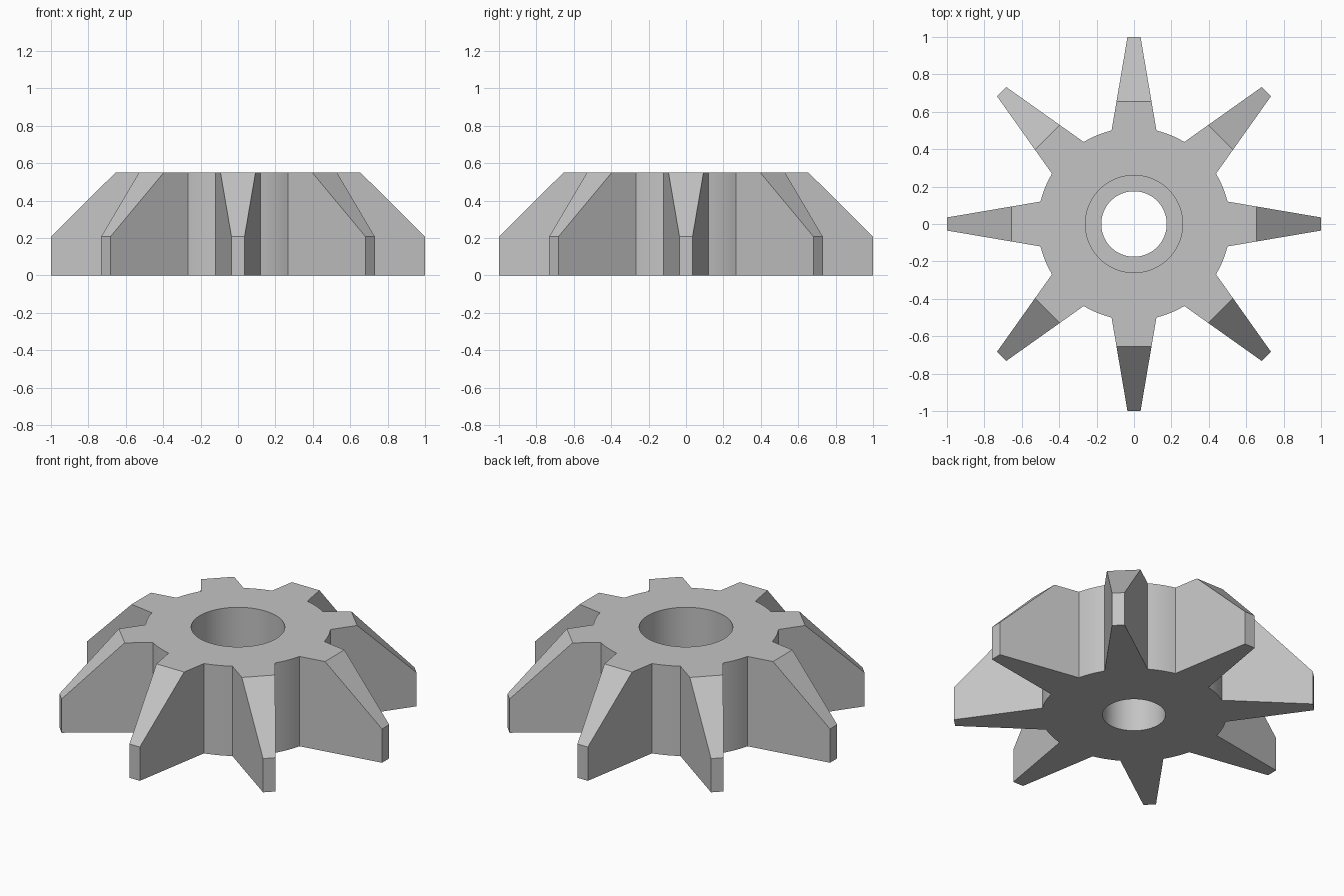
import bpy, bmesh, math
from mathutils import Vector

if "Cube" in bpy.data.objects:
    bpy.data.objects.remove(bpy.data.objects["Cube"])

TEETH, H = 8, 0.55
HUB_R, ARC_STEPS = 0.514, 8
ROOT_ANGLE = math.atan2(0.12, 0.50)

grey = bpy.data.materials.new("plain grey")
grey.diffuse_color = (0.55, 0.55, 0.55, 1)
grey.use_nodes = True
grey.node_tree.nodes["Principled BSDF"].inputs["Base Color"].default_value = grey.diffuse_color


def make_object(name, bm):
    bmesh.ops.recalc_face_normals(bm, faces=bm.faces)
    mesh = bpy.data.meshes.new(name)
    bm.to_mesh(mesh)
    bm.free()
    mesh.materials.append(grey)
    obj = bpy.data.objects.new(name, mesh)
    bpy.context.collection.objects.link(obj)
    return obj


# Star outline: tapered tooth tip, then the hub arc to the next tooth
outline = []
pitch = math.tau / TEETH
tip_r, tip_a = math.hypot(1, 0.035), math.atan2(0.035, 1)
for i in range(TEETH):
    a = i * pitch
    polar = [(tip_r, a - tip_a), (tip_r, a + tip_a)]
    gap = pitch - 2 * ROOT_ANGLE
    polar += [(HUB_R, a + ROOT_ANGLE + gap * k / ARC_STEPS) for k in range(ARC_STEPS + 1)]
    outline += [(r * math.cos(t), r * math.sin(t), 0) for r, t in polar]

bm = bmesh.new()
base = bm.faces.new([bm.verts.new(p) for p in outline])
top = bmesh.ops.extrude_face_region(bm, geom=[base], use_keep_orig=True)["geom"]
bmesh.ops.translate(bm, vec=(0, 0, H), verts=[v for v in top if isinstance(v, bmesh.types.BMVert)])

# Slope the outer top of every tooth
for i in range(TEETH):
    a = i * pitch
    out = Vector((math.cos(a), math.sin(a), 0))
    cut = bmesh.ops.bisect_plane(
        bm, geom=bm.verts[:] + bm.edges[:] + bm.faces[:], dist=1e-5,
        plane_co=out * 0.655 + Vector((0, 0, H)),
        plane_no=out * 0.343 + Vector((0, 0, 0.345)), clear_outer=True)
    rim = [e for e in cut["geom_cut"] if isinstance(e, bmesh.types.BMEdge)]
    bmesh.ops.holes_fill(bm, edges=rim)
cutter_wheel = make_object("toothed_wheel", bm)

# Stepped bore: wide recess above, narrow hole below
bm = bmesh.new()
SEG = 64
rings = []
for r, z in [(0.175, -0.1), (0.175, 0.28), (0.26, 0.28), (0.26, H + 0.1)]:
    rings.append([bm.verts.new((r * math.cos(math.tau * k / SEG), r * math.sin(math.tau * k / SEG), z))
                  for k in range(SEG)])
for lo, hi in zip(rings, rings[1:]):
    for k in range(SEG):
        n = (k + 1) % SEG
        bm.faces.new((lo[k], lo[n], hi[n], hi[k]))
bm.faces.new(rings[0])
bm.faces.new(rings[-1])
bore = make_object("bore_cutter", bm)
bore.hide_render = True

# Cut the bore and shade the round walls smooth
bpy.context.view_layer.objects.active = cutter_wheel
cutter_wheel.select_set(True)
mod = cutter_wheel.modifiers.new("bore", "BOOLEAN")
mod.operation, mod.solver, mod.object = "DIFFERENCE", "EXACT", bore
bpy.ops.object.modifier_apply(modifier=mod.name)
bpy.data.objects.remove(bore)
bpy.ops.object.shade_smooth_by_angle(angle=math.radians(30))
